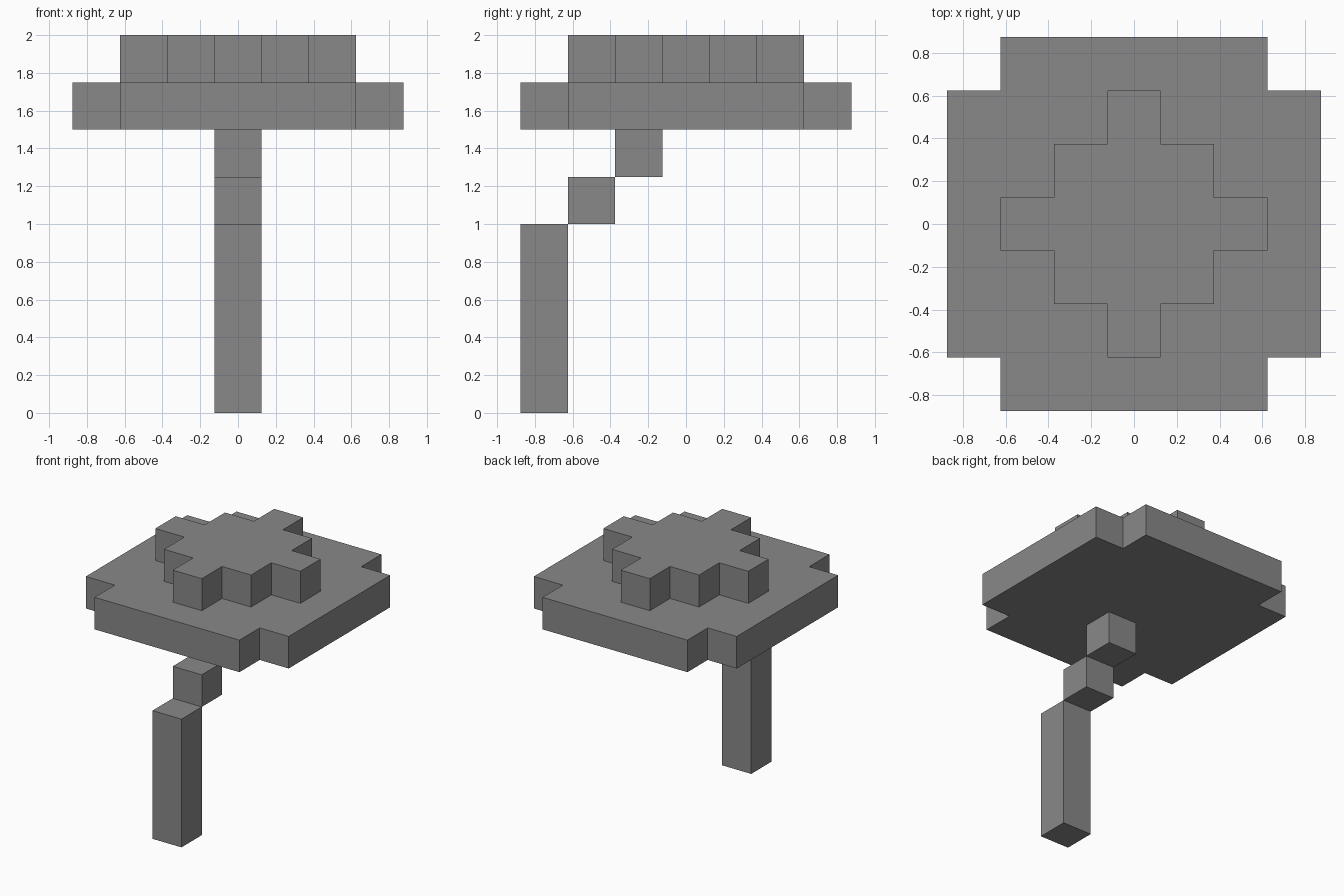
import bpy
import bmesh

if "Cube" in bpy.data.objects:
    bpy.data.objects.remove(bpy.data.objects["Cube"], do_unlink=True)

U = 0.25  # edge length of one block

grey = bpy.data.materials.new("stone_grey")
grey.use_nodes = True
grey.diffuse_color = (0.25, 0.25, 0.25, 1)
grey.node_tree.nodes["Principled BSDF"].inputs["Base Color"].default_value = (0.25, 0.25, 0.25, 1)


def prism(name, outline, z0, z1):
    """Extrude a flat outline (in blocks) from z0 to z1 (in blocks)."""
    bm = bmesh.new()
    base = bm.faces.new([bm.verts.new((x * U, y * U, z0 * U)) for x, y in outline])
    top = bmesh.ops.extrude_face_region(bm, geom=[base], use_keep_orig=True)
    moved = [g for g in top["geom"] if isinstance(g, bmesh.types.BMVert)]
    bmesh.ops.translate(bm, verts=moved, vec=(0, 0, (z1 - z0) * U))
    bmesh.ops.recalc_face_normals(bm, faces=bm.faces)
    mesh = bpy.data.meshes.new(name)
    bm.to_mesh(mesh)
    bm.free()
    mesh.materials.append(grey)
    obj = bpy.data.objects.new(name, mesh)
    bpy.context.collection.objects.link(obj)
    return obj


def four_way(corner):
    """Turn one corner's steps a quarter at a time into a closed outline."""
    outline = []
    for _ in range(4):
        outline += corner
        corner = [(-y, x) for x, y in corner]
    return outline


def block(name, y, z0, z1):
    """A square column one block wide, centred on x."""
    square = [(px, y + py) for px, py in four_way([(0.5, 0.5)])]
    return prism(name, square, z0, z1)


# Bent stem: tall post, then two blocks stepping inward
block("stem_post", -3, 0, 4)
block("stem_lower_step", -2, 4, 5)
block("stem_upper_step", -1, 5, 6)

# Canopy: wide slab with notched corners, stepped crown on top
prism("canopy_slab", four_way([(3.5, 2.5), (2.5, 2.5), (2.5, 3.5)]), 6, 7)
prism("canopy_crown", four_way([(2.5, 0.5), (1.5, 0.5), (1.5, 1.5), (0.5, 1.5), (0.5, 2.5)]), 7, 8)
